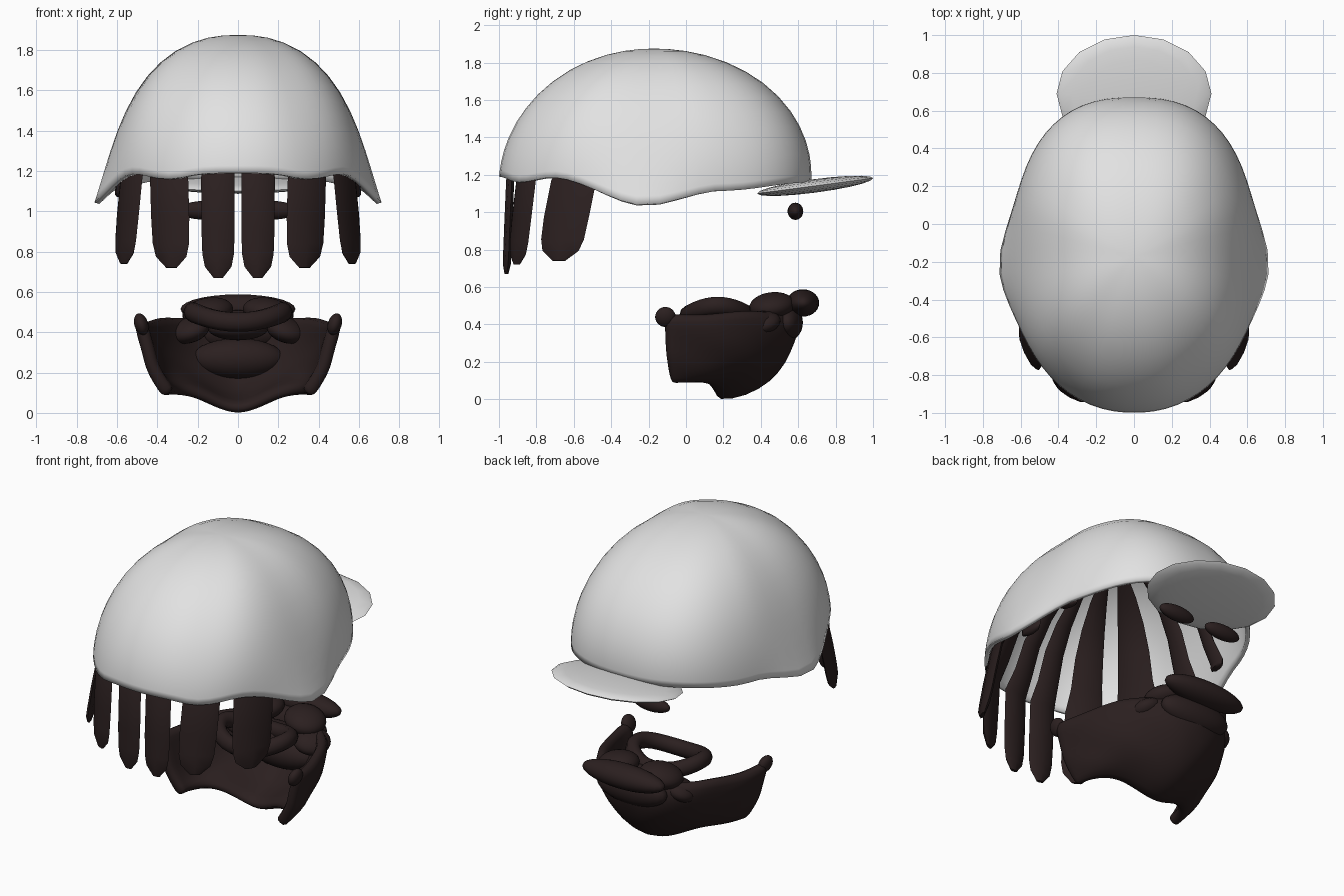
import bpy, bmesh, math
from mathutils import Vector, Matrix

if "Cube" in bpy.data.objects:
    bpy.data.objects.remove(bpy.data.objects["Cube"])


def material(name, rgb):
    m = bpy.data.materials.new(name)
    m.diffuse_color = (*rgb, 1)
    m.use_nodes = True
    m.node_tree.nodes["Principled BSDF"].inputs["Base Color"].default_value = m.diffuse_color
    return m


WHITE = material("shell_white", (0.76, 0.76, 0.76))
BROWN = material("dark_brown", (0.024, 0.014, 0.014))


def lerp_table(table, t):
    for (a, va), (b, vb) in zip(table, table[1:]):
        if t <= b:
            k = max(0, (t - a) / (b - a))
            k = k * k * (3 - 2 * k)
            return va + (vb - va) * k
    return table[-1][1]


def finish(name, bm, mat, thickness=0, subdivide=0, angle=60):
    bmesh.ops.recalc_face_normals(bm, faces=bm.faces)
    me = bpy.data.meshes.new(name)
    bm.to_mesh(me)
    bm.free()
    ob = bpy.data.objects.new(name, me)
    bpy.context.collection.objects.link(ob)
    me.materials.append(mat)
    if thickness:
        mod = ob.modifiers.new("thickness", 'SOLIDIFY')
        mod.thickness = thickness
        mod.offset = -1
    if subdivide:
        ob.modifiers.new("smooth", 'SUBSURF').levels = subdivide
    bpy.context.view_layer.objects.active = ob
    ob.select_set(True)
    bpy.ops.object.shade_smooth_by_angle(angle=math.radians(angle))
    ob.select_set(False)
    return ob


def skin(bm, rows, closed):
    """Join rows of points with quads."""
    vs = [[bm.verts.new(p) for p in r] for r in rows]
    n = len(vs[0])
    for a, b in zip(vs, vs[1:]):
        for i in range(n if closed else n - 1):
            j = (i + 1) % n
            bm.faces.new((a[i], a[j], b[j], b[i]))
    return vs


def ellipsoid(name, loc, size, mat, rot=(0, 0, 0), seg=24, rings=14):
    bm = bmesh.new()
    bmesh.ops.create_uvsphere(bm, u_segments=seg, v_segments=rings, radius=1)
    bm.transform(Matrix.Diagonal((*size, 1)))
    ob = finish(name, bm, mat)
    ob.location, ob.rotation_euler = loc, rot
    return ob


# Helmet shell: domed rows from a wavy rim with flared ears
RIM = [(-1, 1.19), (-.9, 1.16), (-.72, 1.185), (-.22, 1.04), (.2, 1.115), (.67, 1.16)]


def power(v, e):
    return math.copysign(abs(v) ** e, v)


def shell_point(a, s):
    e = 0.8 if math.sin(a) > 0 else 0.94
    bx = 0.645 * power(math.cos(a), e)
    by = power(math.sin(a), e) * (0.89 if math.sin(a) > 0 else 0.78)
    zr = lerp_table(RIM, by - 0.22)
    f, g = math.cos(s), math.sin(s)
    flare = 0.07 * math.exp(-(by / 0.25) ** 2) * (1 - g) ** 4
    fy = f if by > 0 else f ** .96
    return (bx * f ** .87 + math.copysign(flare, bx), by * fy - 0.22 + 0.05 * g,
            zr + (1.875 - zr) * g)


bm = bmesh.new()
N = 64
rows = [[shell_point(2 * math.pi * (i + 0.5) / N, math.radians(s)) for i in range(N)]
        for s in (0, 3, 7, 12, 18, 25, 32, 40, 48, 56, 64, 72, 79, 85)]
vs = skin(bm, rows, True)
top = bm.verts.new((0, -0.17, 1.875))
for i in range(N):
    bm.faces.new((vs[-1][i], vs[-1][(i + 1) % N], top))
finish("helmet_shell", bm, WHITE, thickness=0.025)

# Visor: thin tilted disc
ellipsoid("visor", (0, .69, 1.141), (.41, .313, .036), WHITE, (math.radians(7.5), 0, 0), 16, 10)


# Hair strands: flat tapered locks that hang below the rim and follow the inside of the dome
def strand(name, upper, lower, tangent, width, tip_z):
    t = Vector((*tangent, 0)).normalized()
    u, l = Vector(upper), Vector(lower)
    h = min(1, (1.17 - tip_z) / .45)

    def hang(dz):
        z = tip_z + dz * h
        p = l.lerp(u, (z - tip_z) / (1.2 - tip_z))
        return Vector((p.x, p.y, z))
    path = [(hang(0), .28), (hang(.055), .8), (hang(.12), .95), (hang(.25), 1),
            (Vector((u.x, u.y, 1.17)), 1)]
    for s in (13, 28, 42, 56, 68):
        k = .945 * math.cos(math.radians(s))
        z = 1.13 + .68 * math.sin(math.radians(s))
        path.append((Vector((u.x * k, -.17 + (u.y + .17) * k, z)), max(.25, k - .08)))
    bm = bmesh.new()
    rows = []
    for i, (p, w) in enumerate(path):
        d = path[min(i + 1, len(path) - 1)][0] - path[max(i - 1, 0)][0]
        n = t.cross(d).normalized()
        rows.append([p + t * (math.cos(a) * width * w) + n * (math.sin(a) * .022 * min(1, w + .2))
                     for a in [math.tau * j / 8 for j in range(8)]])
    vs = skin(bm, rows, True)
    bm.faces.new(vs[0])
    bm.faces.new(vs[-1])
    finish(name, bm, BROWN, angle=50)


for s, label in ((1, "right"), (-1, "left")):
    strand("hair_center_" + label, (.10 * s, -.94), (.098 * s, -.96), (1, .1 * s), .083, .67)
    strand("hair_middle_" + label, (.342 * s, -.855), (.33 * s, -.905), (1, .55 * s), .108, .72)
    strand("hair_side_" + label, (.528 * s, -.60), (.567 * s, -.68), (.45 * s, 1), .132, .74)
    strand("hair_inner_a_" + label, (.58 * s, -.22), (.59 * s, -.22), (0, 1), .085, 1.07)
    strand("hair_inner_b_" + label, (.555 * s, .08), (.555 * s, .08), (-.2 * s, 1), .065, 1.13)
    # Eyebrow
    ellipsoid("eyebrow_" + label, (.17 * s, .585, 1.005), (.125, .042, .046), BROWN)

# Beard: U-shaped jaw wall that curls inward at the chin
FRONT = [(.57, .50), (.615, .42), (.59, .30), (.53, .19), (.45, .09), (.33, .015), (.16, -.015)]
SIDE = [(.515, .45), (.50, .37), (.48, .29), (.455, .22), (.43, .16), (.40, .11), (.365, .075)]
bm = bmesh.new()
rows = []
for i, ((yf, zf), (xs, zs)) in enumerate(zip(FRONT, SIDE)):
    row = []
    for j in range(33):
        a = math.radians(-90 + 180 * j / 32)
        c = math.cos(a)
        w = c ** (4 + 4 * i / 6)
        r = 1 + .014 * math.sin(9 * abs(a) + 2.2 * i)
        end = -.115 + .04 * (i / 6) ** 2
        lift = .015 * math.sin(2 * abs(a)) ** 2 * (1 - i / 6)
        row.append((xs * r * math.sin(a), end + (yf - end) * c * r,
                    zs + (zf - zs) * w + lift))
    rows.append(row)
skin(bm, rows, False)
finish("beard", bm, BROWN, thickness=.068, subdivide=1)

# Moustache roll and the folds around the mouth
ellipsoid("moustache_front", (0, .625, .515), (.285, .087, .073), BROWN)
ellipsoid("lower_lip", (0, .37, .42), (.15, .10, .06), BROWN)
ellipsoid("chin_bulge", (0, .54, .41), (.24, .085, .10), BROWN)
ellipsoid("chin_fold", (0, .44, .27), (.23, .10, .10), BROWN)
for s, label in ((1, "right"), (-1, "left")):
    ellipsoid("moustache_lobe_" + label, (.15 * s, .46, .50), (.13, .12, .07), BROWN,
              (0, .2 * s, -.5 * s))
    ellipsoid("cheek_fold_" + label, (.24 * s, .40, .41), (.10, .11, .06), BROWN,
              (0, .4 * s, -.6 * s))
    ellipsoid("sideburn_knob_" + label, (.48 * s, -.11, .44), (.034, .055, .055), BROWN,
              (0, .3 * s, 0))

# Mouth ring, arched upward at its sides
bm = bmesh.new()
rows = []
for i in range(32):
    a = math.tau * i / 32
    c = Vector((.225 * math.cos(a), .17 + .16 * math.sin(a), .475 + .025 * math.cos(2 * a)))
    out = Vector((math.cos(a), math.sin(a), 0))
    rows.append([c + out * (.045 * math.cos(b)) + Vector((0, 0, .05 * math.sin(b)))
                 for b in [math.tau * j / 10 for j in range(10)]])
rows.append(rows[0])
skin(bm, rows, True)
bmesh.ops.remove_doubles(bm, verts=bm.verts, dist=1e-5)
finish("mouth_ring", bm, BROWN)
